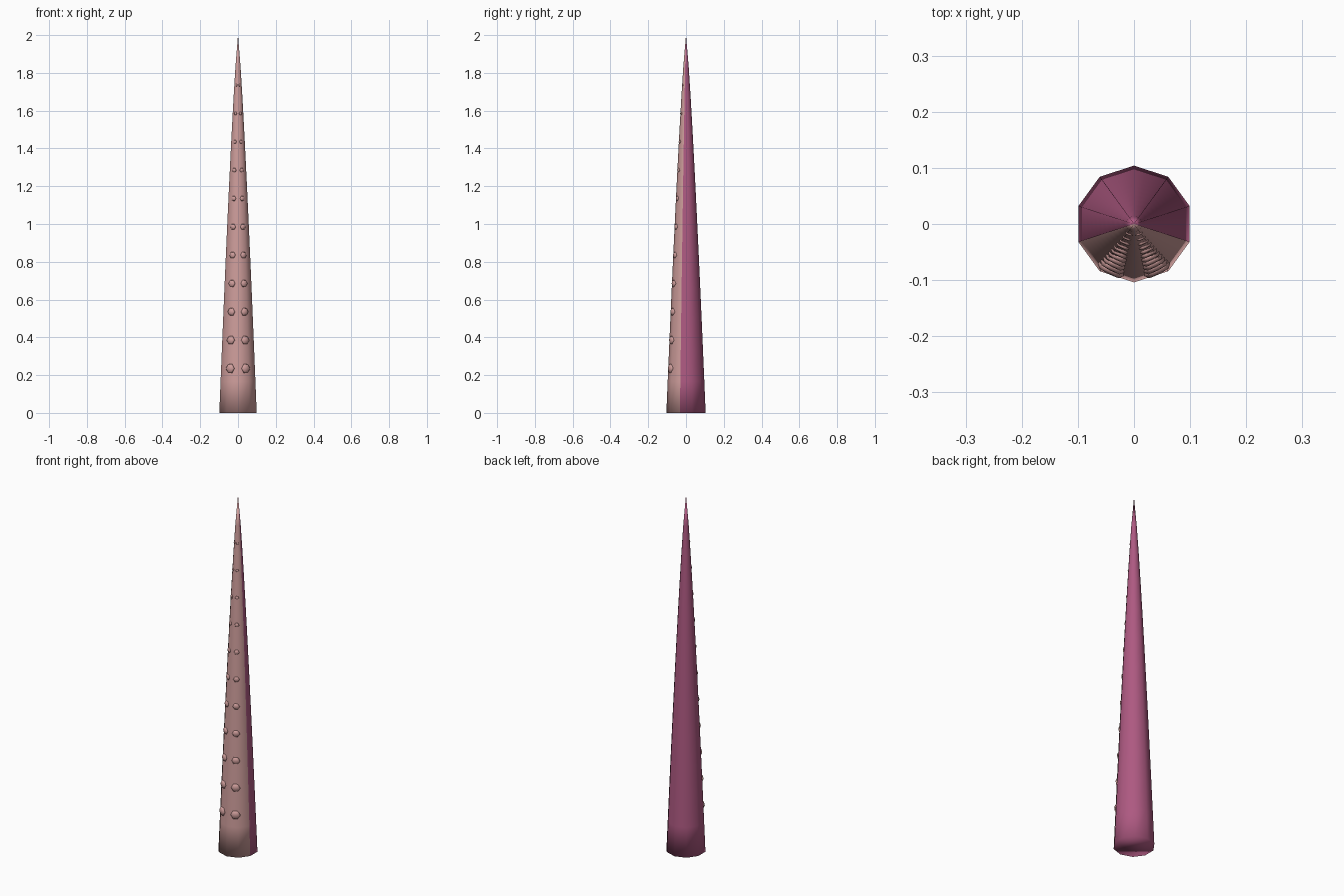
import bpy, bmesh, math
from mathutils import Matrix, Vector

if "Cube" in bpy.data.objects:
    bpy.data.objects.remove(bpy.data.objects["Cube"], do_unlink=True)

HEIGHT, BASE_RADIUS, SIDES, RINGS = 2.0, 0.104, 10, 12


def material(name, color):
    mat = bpy.data.materials.new(name)
    mat.use_nodes = True
    mat.diffuse_color = color
    mat.node_tree.nodes["Principled BSDF"].inputs["Base Color"].default_value = color
    return mat


def finish(bm, name, mats):
    bmesh.ops.recalc_face_normals(bm, faces=bm.faces)
    for f in bm.faces:
        f.smooth = True
    mesh = bpy.data.meshes.new(name)
    bm.to_mesh(mesh)
    bm.free()
    for m in mats:
        mesh.materials.append(m)
    ob = bpy.data.objects.new(name, mesh)
    bpy.context.collection.objects.link(ob)
    return ob


def radius(z):
    return BASE_RADIUS * (1 - z / HEIGHT) ** 0.8


def loft(bm, rings, tip):
    """Skin a stack of vertex rings, cap the first and close to a tip."""
    loops = [[bm.verts.new(p) for p in ring] for ring in rings]
    apex = bm.verts.new(tip)
    bm.faces.new(loops[0])
    n = len(loops[0])
    for i in range(n):
        j = (i + 1) % n
        for a, b in zip(loops, loops[1:]):
            bm.faces.new((a[i], a[j], b[j], b[i]))
        bm.faces.new((loops[-1][i], loops[-1][j], apex))


def ring(r, z, sides, start=0.0):
    return [Vector((r * math.cos(start + math.tau * k / sides),
                    r * math.sin(start + math.tau * k / sides), z)) for k in range(sides)]


skin = material("purple skin", (0.42, 0.10, 0.22, 1))
belly = material("pale pink", (0.62, 0.34, 0.33, 1))

# Tapering tentacle, pale along the front four sides
bm = bmesh.new()
heights = [HEIGHT * i / RINGS for i in range(RINGS)]
loft(bm, [ring(radius(z), z, SIDES, math.pi / 2) for z in heights], (0, 0, HEIGHT))
bm.normal_update()
for f in bm.faces:
    c = f.calc_center_median()
    f.material_index = int(abs(f.normal.z) < 0.9 and c.y < -0.4 * math.hypot(c.x, c.y))
finish(bm, "tentacle", [skin, belly])

# Two rows of shrinking six-sided suckers
bm = bmesh.new()
for i in range(11):
    z = 0.235 + 0.15 * i
    size = 0.026 - 0.0019 * i
    for side in (-1, 1):
        turn = side * math.radians(27)
        out = Vector((math.sin(turn), -math.cos(turn), 0))
        across = Vector((math.cos(turn), math.sin(turn), 0))
        frame = Matrix((across, Vector((0, 0, 1)), out)).transposed()
        centre = out * radius(z) * 0.965 + Vector((0, 0, z))
        profile = [(0.75, -0.3), (1, 0), (0.75, 0.3)]
        rings = [[centre + frame @ p for p in ring(size * r, size * h, 6)] for r, h in profile]
        loft(bm, rings, centre + out * size * 0.36)
finish(bm, "suckers", [belly])
